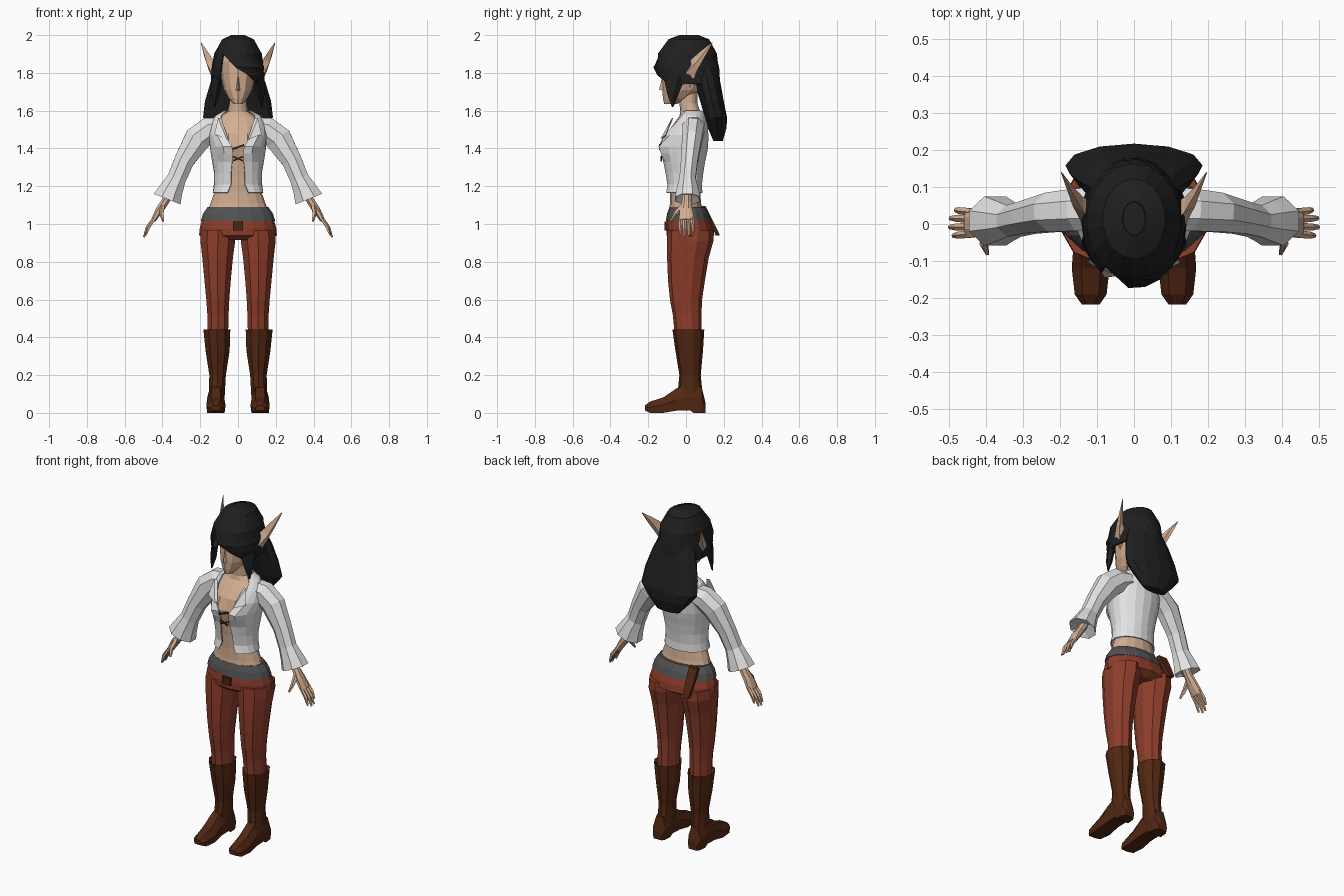
import bpy, bmesh, math
from mathutils import Vector


def make_mat(name, rgb):
    m = bpy.data.materials.new(name)
    m.diffuse_color = (*rgb, 1)
    return m


SKIN = make_mat("skin", (0.66, 0.43, 0.29))
WHITE = make_mat("white cloth", (0.77, 0.77, 0.78))
HAIR = make_mat("black hair", (0.014, 0.014, 0.015))
RED = make_mat("rust cloth", (0.27, 0.048, 0.024))
BOOT = make_mat("boot leather", (0.082, 0.02, 0.006))
GREY = make_mat("grey belt", (0.085, 0.085, 0.085))
BROWN = make_mat("dark leather", (0.06, 0.02, 0.007))


def loft(name, rings, mat, closed=True, mirror=False, thick=0):
    """Skin a surface over rings of equal point count; closed rings get end caps."""
    bm = bmesh.new()
    vs = [[bm.verts.new(p) for p in r] for r in rings]
    n = len(rings[0])
    for a, b in zip(vs, vs[1:]):
        for i in range(n if closed else n - 1):
            j = (i + 1) % n
            bm.faces.new((a[i], a[j], b[j], b[i]))
    if closed:
        bm.faces.new(vs[0])
        bm.faces.new(vs[-1])
    bmesh.ops.remove_doubles(bm, verts=bm.verts, dist=0.0005)
    bmesh.ops.recalc_face_normals(bm, faces=bm.faces)
    me = bpy.data.meshes.new(name)
    bm.to_mesh(me)
    bm.free()
    me.materials.append(mat)
    ob = bpy.data.objects.new(name, me)
    bpy.context.collection.objects.link(ob)
    if thick:
        s = ob.modifiers.new("Thickness", "SOLIDIFY")
        s.thickness, s.offset = thick, 0
    if mirror:
        ob.modifiers.new("Mirror", "MIRROR")
    return ob


def oval(z, rx, yf, yb, n=16, a=0.0, b=None, cx=0.0, bust=0.0):
    """Level oval; angles run from the front. With b given it is an open arc a..b."""
    pts = []
    for i in range(n):
        t = 2 * math.pi * i / n if b is None else a + (b - a) * i / (n - 1)
        x = rx * math.sin(t)
        y = (yf + yb) / 2 - (yb - yf) / 2 * math.cos(t)
        if bust and math.cos(t) > 0:
            y -= bust * max(0, 1 - abs(z - 1.41) / 0.08) * max(0, 1 - abs(abs(x) - 0.07) / 0.06)
        pts.append((cx + x, y, z))
    return pts


def tube(path, n=8):
    """Rings across a path of (x, y, z, radius across, radius in depth)."""
    rings = []
    for i, p in enumerate(path):
        q, r = path[max(i - 1, 0)], path[min(i + 1, len(path) - 1)]
        d = (Vector(r[:3]) - Vector(q[:3])).normalized()
        u = Vector((0, 1, 0)).cross(d).normalized()
        v = d.cross(u)
        rings.append([Vector(p[:3]) + u * p[3] * math.cos(k) + v * p[4] * math.sin(k)
                      for k in (2 * math.pi * (j + .5) / n for j in range(n))])
    return rings


# Torso and neck
loft("torso", [oval(*r, bust=0.042) for r in (
    (1.06, .165, -.09, .09), (1.11, .145, -.085, .08), (1.17, .124, -.085, .075),
    (1.25, .115, -.09, .075), (1.33, .12, -.10, .085), (1.41, .13, -.108, .10),
    (1.48, .135, -.10, .10), (1.53, .125, -.066, .09), (1.57, .095, -.035, .085),
    (1.595, .055, -.03, .075), (1.64, .045, -.035, .06), (1.70, .045, -.035, .06))], SKIN)

# Head with a pointed chin, and nose
loft("head", [oval(*r, n=12) for r in (
    (1.635, .024, -.115, -.05), (1.665, .05, -.122, .02), (1.71, .075, -.126, .08),
    (1.78, .09, -.125, .12), (1.86, .096, -.125, .13), (1.93, .08, -.09, .12))], SKIN)
loft("nose", [[(-.012, -.12, 1.705), (0, -.142, 1.712), (.012, -.12, 1.705)],
              [(-.005, -.12, 1.78), (0, -.126, 1.78), (.005, -.12, 1.78)]], SKIN)

# Long pointed ears
loft("ear", [
    [(.10, 0, 1.83), (.14, .0, 1.80), (.115, .02, 1.72), (.10, .05, 1.79)],
    [(.135, .03, 1.875), (.166, .05, 1.85), (.155, .06, 1.815), (.14, .075, 1.85)],
    [(.167, .085, 1.922), (.18, .09, 1.90), (.178, .10, 1.885), (.168, .105, 1.91)],
    [(.195, .138, 1.962), (.197, .138, 1.96), (.197, .14, 1.958), (.195, .14, 1.96)]],
    SKIN, mirror=True)

# Hair: cap with a fringe swept to one side
cap = []
for z, rx, yf, yb, right, left in (
        (1.998, .03, -.03, .06, -40, -40), (1.975, .082, -.09, .12, -40, -40),
        (1.90, .124, -.145, .16, -40, -38), (1.83, .135, -.17, .172, -6, -40),
        (1.79, .138, -.162, .176, 22, -41), (1.74, .14, -.14, .178, 46, -42)):
    cap.append(oval(z, rx, yf, yb, n=19, a=math.radians(right), b=math.radians(360 + left)))
loft("hair_cap", cap, HAIR, closed=False, thick=.008)
loft("hair_crown", [oval(1.998, .033, -.033, .063), oval(2.0, .02, -.01, .04)], HAIR)

# Hair: mass falling down the back
loft("hair_back", [oval(*r, n=12) for r in (
    (1.86, .10, .03, .15), (1.75, .145, .045, .182), (1.65, .175, .075, .20),
    (1.565, .185, .10, .217), (1.51, .14, .115, .215), (1.44, .075, .145, .195))], HAIR)

# Hair: locks in front of the ears
loft("hair_lock", [
    [(.10, -.115, 1.76), (.14, -.04, 1.78), (.125, .005, 1.79), (.088, -.07, 1.76)],
    [(.115, -.10, 1.69), (.142, -.055, 1.70), (.13, -.03, 1.71), (.095, -.07, 1.69)],
    [(.125, -.075, 1.62), (.13, -.07, 1.62), (.128, -.065, 1.622), (.122, -.07, 1.62)]],
    HAIR, mirror=True)

# Open shirt: each ring is an arc leaving a gap of half-width w in front
shirt = []
for z, rx, yf, yb, w in (
        (1.165, .132, -.11, .085, .055), (1.21, .125, -.10, .083, .036),
        (1.27, .124, -.11, .09, .036), (1.33, .134, -.12, .10, .03),
        (1.375, .141, -.122, .11, .026), (1.41, .146, -.122, .116, .032),
        (1.47, .152, -.115, .117, .07), (1.53, .142, -.078, .112, .092),
        (1.572, .118, -.045, .10, .088), (1.598, .072, -.036, .088, .064)):
    t = math.asin(w / rx)
    shirt.append(oval(z, rx, yf, yb, n=18, a=t, b=2 * math.pi - t, bust=0.045))
loft("shirt", shirt, WHITE, closed=False, thick=.006)

# Turned-back collar points
loft("collar", [
    [(.088, -.068, 1.56), (.055, -.118, 1.46), (.085, -.11, 1.46)],
    [(.105, -.075, 1.56), (.06, -.135, 1.45), (.125, -.105, 1.475)]],
    WHITE, mirror=True)

# Sleeves with flared cuffs
loft("sleeve", tube((
    (.09, .04, 1.515, .055, .065), (.15, .038, 1.50, .072, .062), (.215, .032, 1.45, .076, .057),
    (.285, .018, 1.335, .057, .048), (.325, .008, 1.24, .054, .046), (.352, .008, 1.185, .067, .06),
    (.375, .008, 1.132, .082, .072), (.358, .008, 1.17, .045, .045))), WHITE, mirror=True)

# Hands
loft("palm", tube((
    (.345, .005, 1.19, .026, .03), (.385, .003, 1.12, .022, .026), (.415, 0, 1.075, .022, .036),
    (.448, .003, 1.02, .014, .044))), SKIN, mirror=True)
for k, (y, tx, tz) in enumerate(((-.03, .488, .94), (-.008, .498, .93), (.015, .496, .933), (.036, .482, .955))):
    loft("finger_%d" % (k + 1), tube((
        (.438, y * .9, 1.035, .011, .011), ((.446 + tx) / 2 + .006, y, (1.03 + tz) / 2, .011, .010),
        (tx, y * 1.05, tz, .005, .006)), n=5), SKIN, mirror=True)
loft("thumb", tube((
    (.40, -.02, 1.09, .014, .016), (.405, -.055, 1.055, .012, .012), (.396, -.08, 1.015, .006, .006)), n=5),
    SKIN, mirror=True)

# Belt, trouser hips and legs
loft("belt", [oval(*r) for r in (
    (1.015, .197, -.107, .135), (1.055, .185, -.10, .122), (1.09, .16, -.088, .10))], GREY)
loft("trouser_hips", [oval(*r) for r in (
    (1.03, .188, -.10, .128), (.98, .202, -.105, .145), (.94, .206, -.102, .15),
    (.915, .15, -.07, .11))], RED)
loft("trouser_leg", [oval(z, rx, yf, yb, n=10, cx=cx) for z, cx, rx, yf, yb in (
    (.965, .105, .096, -.10, .145), (.91, .107, .097, -.10, .145), (.82, .108, .085, -.10, .12),
    (.70, .108, .073, -.095, .10), (.60, .107, .064, -.085, .085), (.52, .106, .059, -.07, .082),
    (.40, .108, .058, -.058, .082))], RED, mirror=True)

# Boots: shaft and foot
loft("boot_shaft", [oval(z, rx, yf, yb, n=10, cx=cx) for z, cx, rx, yf, yb in (
    (.42, .112, .055, -.055, .08), (.442, .112, .075, -.072, .097), (.33, .108, .067, -.056, .09),
    (.20, .108, .046, -.035, .078), (.13, .111, .045, -.042, .085), (.06, .115, .045, -.03, .09))],
    BOOT, mirror=True)
foot = []
for y, w, z0, z1 in ((-.217, .024, .012, .04), (-.19, .043, 0, .06), (-.12, .051, 0, .082),
                     (-.05, .046, .012, .13), (.02, .045, .014, .16), (.04, .046, 0, .16),
                     (.085, .042, 0, .13), (.104, .03, 0, .05)):
    foot.append([(.117 + sx * w, y, z0 + f * (z1 - z0)) for sx, f in
                 ((-.9, 0), (.9, 0), (1, .5), (.5, 1), (-.5, 1), (-1, .5))])
loft("boot_foot", foot, BOOT, mirror=True)


def bar(name, p, q, w, mat, depth=.008):
    """Flat strap in the front plane between two points."""
    p, q = Vector(p), Vector(q)
    s = Vector((0, 1, 0)).cross((q - p).normalized()) * w
    d = Vector((0, depth / 2, 0))
    loft(name, [[c + s + d, c - s + d, c - s - d, c + s - d] for c in (p, q)], mat)


# Shirt laces and belt buckle
bar("lace_top", (-.03, -.14, 1.396), (.032, -.14, 1.418), .005, BROWN)
bar("lace_cross_a", (-.026, -.13, 1.335), (.026, -.13, 1.357), .004, BROWN)
bar("lace_cross_b", (-.026, -.131, 1.357), (.026, -.131, 1.335), .004, BROWN)
bar("buckle", (0, -.108, .965), (0, -.108, 1.012), .026, BROWN, .014)

# Sheath hung on the back of the belt
loft("sheath", [[(-.12 + sx * w, y + sy * .011, z) for sx, sy in ((-1, -1), (1, -1), (1, 1), (-1, 1))]
                for y, z, w in ((.092, 1.095, .028), (.13, 1.02, .026), (.162, .955, .02), (.168, .938, .013))],
     BOOT)
